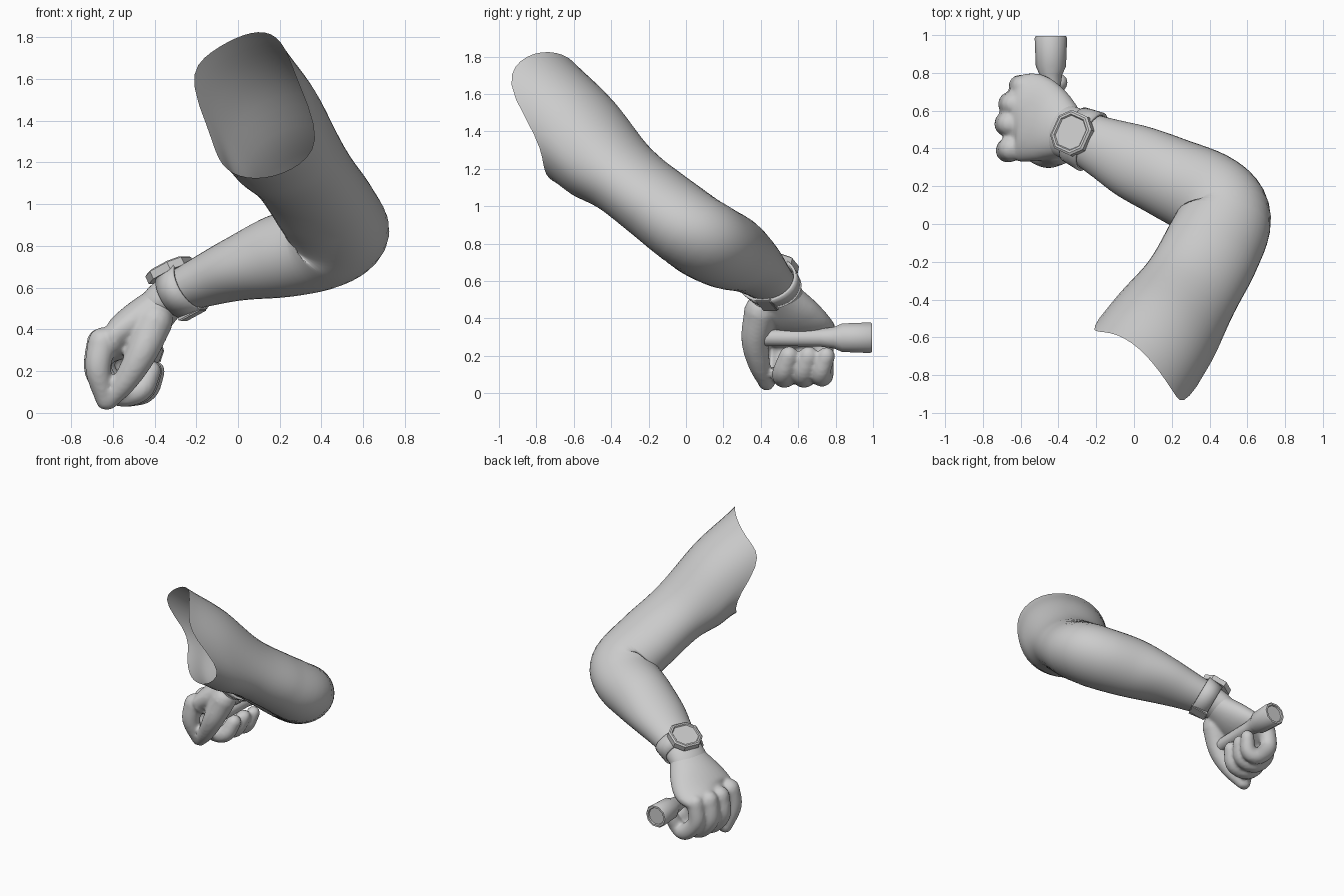
import bpy, bmesh, math
from mathutils import Vector, Matrix

if "Cube" in bpy.data.objects:
    bpy.data.objects.remove(bpy.data.objects["Cube"])

UP = Vector((0, 0, 1))


def frame(t, ref):
    t = t.normalized()
    s = t.cross(ref).normalized()
    return s, s.cross(t), t


def spline(keys, steps):
    """Catmull-Rom through (x, y, z, side radius, up radius) keys."""
    k = [Vector(p) for p in keys]
    k = [k[0] * 2 - k[1]] + k + [k[-1] * 2 - k[-2]]
    out = []
    for i in range(1, len(k) - 2):
        a, b, c, d = k[i - 1:i + 3]
        last = i == len(k) - 3
        for j in range(steps + (1 if last else 0)):
            u = j / steps
            p = 0.5 * (b * 2 + (c - a) * u + (a * 2 - b * 5 + c * 4 - d) * u * u
                       + (b * 3 - a - c * 3 + d) * u ** 3)
            v = 0.5 * ((c - a) + (a * 2 - b * 5 + c * 4 - d) * 2 * u
                       + (b * 3 - a - c * 3 + d) * 3 * u * u)
            out.append((Vector(p[:3]), Vector(v[:3]), p[3], p[4]))
    return out


def loft(bm, keys, steps=6, sides=32, ref=UP, rounded=False, shear=None):
    secs = spline(keys, steps)
    if rounded:
        def dome(sec, sign):
            p, v, a, b = sec
            r = min(a, b)
            return [(p + v.normalized() * sign * r * math.sin(q), v, a * math.cos(q), b * math.cos(q))
                    for q in (0.5, 1.0, 1.35, 1.5)]
        secs = dome(secs[0], -1)[::-1] + secs + dome(secs[-1], 1)
    rings, dist = [], 0
    for i, (p, v, a, b) in enumerate(secs):
        if i:
            dist += (p - secs[i - 1][0]).length
        s, u, t = frame(v, ref)
        ring = []
        for j in range(sides):
            q = 2 * math.pi * j / sides
            co = p + s * a * math.cos(q) + u * b * math.sin(q)
            if shear:
                co += t * shear(q, dist)
            ring.append(bm.verts.new(co))
        rings.append(ring)
    for r0, r1 in zip(rings, rings[1:]):
        for j in range(sides):
            n = (j + 1) % sides
            bm.faces.new((r0[j], r0[n], r1[n], r1[j]))
    if rounded:
        bm.faces.new(rings[0])
        bm.faces.new(rings[-1])


def finish(name, bm, angle=None):
    bmesh.ops.recalc_face_normals(bm, faces=bm.faces)
    me = bpy.data.meshes.new(name)
    bm.to_mesh(me)
    bm.free()
    ob = bpy.data.objects.new(name, me)
    bpy.context.collection.objects.link(ob)
    for p in me.polygons:
        p.use_smooth = True
    if angle:
        me.set_sharp_from_angle(angle=math.radians(angle))
    return ob


# arm: open at the slanted shoulder rim, bent at the elbow
def rim(q, dist):
    off = 0.03 - 0.22 * math.tanh(3 * math.sin(q)) - 0.08 * math.cos(q) * max(0, math.sin(q))
    return off * max(0, 1 - dist / 0.6)


bm = bmesh.new()
loft(bm, [(0.06, -0.70, 1.49, .315, .27), (0.17, -0.54, 1.35, .30, .255),
          (0.30, -0.34, 1.16, .265, .205), (0.41, -0.14, 1.00, .26, .205),
          (0.475, 0.03, 0.87, .25, .215), (0.40, 0.14, 0.80, .24, .21),
          (0.20, 0.24, 0.75, .22, .20), (0.0, 0.33, 0.69, .20, .155),
          (-0.15, 0.40, 0.635, .165, .125), (-0.27, 0.455, 0.585, .14, .105),
          (-0.36, 0.49, 0.53, .14, .095), (-0.44, 0.52, 0.46, .13, .07)],
     sides=40, shear=rim)
finish("arm", bm)

# fist: palm, curled fingers and thumb fused into one skin
bm = bmesh.new()
loft(bm, [(-0.34, 0.48, 0.54, .13, .09), (-0.45, 0.525, 0.44, .205, .105),
          (-0.55, 0.56, 0.36, .24, .095), (-0.61, 0.565, 0.32, .215, .08)], rounded=True)
Y = Vector((0, 1, 0))
for y, dx, dz, r in ((.53, 0, 0, .066), (.635, .02, .05, .066), (.73, .07, .10, .06)):
    loft(bm, [(-.66 + dx, y, .34, r, r), (-.67 + dx, y, .20, r, r),
              (-.58 + dx, y, .10, r, r), (-.47 + dx / 2, y - .01, .11, r * .9, r * .9),
              (-.42 + dx / 3, y + .02, .20, r * .8, r * .8)],
         sides=16, ref=Y, rounded=True)
# index finger and thumb meeting at the tips
loft(bm, [(-.65, .40, .34, .07, .07), (-.67, .39, .21, .062, .062),
          (-.635, .43, .06, .047, .047)], sides=16, ref=Y, rounded=True)
loft(bm, [(-.40, .40, .44, .09, .09), (-.46, .37, .29, .075, .075),
          (-.535, .39, .16, .06, .06), (-.62, .43, .055, .042, .042)],
     sides=16, ref=Y, rounded=True)
fist = finish("fist", bm)
m = fist.modifiers.new("fuse", 'REMESH')
m.mode = 'VOXEL'
m.voxel_size = 0.012
m.use_smooth_shade = True
m = fist.modifiers.new("soften", 'SMOOTH')
m.factor = 0.5
m.iterations = 6


# flashlight: turned profile along y, sticking out of the little-finger side
bm = bmesh.new()
prof = [(.42, 0), (.42, .045), (.72, .05), (.79, .06), (.835, .08),
        (.985, .086), (.995, .08), (.995, .066), (.985, .062), (.985, 0)]
vs = [bm.verts.new((r, y, 0)) for y, r in prof]
es = [bm.edges.new(e) for e in zip(vs, vs[1:])]
bmesh.ops.spin(bm, geom=vs + es, axis=(0, 1, 0), cent=(0, 0, 0), angle=2 * math.pi, steps=10)
bmesh.ops.remove_doubles(bm, verts=bm.verts, dist=0.0005)
bmesh.ops.translate(bm, verts=bm.verts, vec=(-0.44, 0, 0.297))
finish("flashlight", bm, 40)

# watch strap around the wrist
wrist = Vector((-0.27, 0.455, 0.585))
s, u, t = frame(Vector((-0.82, 0.37, -0.45)), UP)


def band(name, offset, half, grow):
    bm = bmesh.new()
    keys = []
    for k in (-half, half):
        c = wrist + t * (offset + k)
        r = -(offset + k) * 0.12 + grow
        keys.append((*c, .145 + r, .113 + r))
    loft(bm, keys, steps=2, sides=32)
    ob = finish(name, bm, 40)
    m = ob.modifiers.new("thickness", 'SOLIDIFY')
    m.thickness = 0.015
    m.offset = 0


band("watch_strap", 0.0, 0.055, 0.008)

# watch case: chamfered octagon with raised bezel and sunken screen
bm = bmesh.new()
a, b, c = 0.112, 0.105, 0.055
outline = [(a - c, -b), (a, -b + c), (a, b - c), (a - c, b),
           (-a + c, b), (-a, b - c), (-a, -b + c), (-a + c, -b)]
base = [bm.verts.new((x, y, -0.02)) for x, y in outline]
f = bm.faces.new(base)
top = bmesh.ops.extrude_face_region(bm, geom=[f])
face = [g for g in top["geom"] if isinstance(g, bmesh.types.BMFace)][0]
bmesh.ops.translate(bm, verts=face.verts, vec=(0, 0, 0.04))
for thick, depth in ((0.012, 0.008), (0.012, 0.0), (0.006, -0.008)):
    bmesh.ops.inset_region(bm, faces=[face], thickness=thick, depth=0)
    bmesh.ops.translate(bm, verts=face.verts, vec=(0, 0, depth))
pos = wrist + u * 0.115 + t * 0.012
rot = Matrix((s, t, u)).transposed().to_4x4()
bmesh.ops.transform(bm, matrix=Matrix.Translation(pos) @ rot, verts=bm.verts)
finish("watch_case", bm, 25)

# strap buckle under the wrist
bm = bmesh.new()
bmesh.ops.create_cube(bm, size=1)
bmesh.ops.scale(bm, vec=(0.09, 0.125, 0.025), verts=bm.verts)
bmesh.ops.bevel(bm, geom=bm.edges[:], offset=0.006, segments=2, affect='EDGES')
bmesh.ops.transform(bm, matrix=Matrix.Translation(wrist - u * 0.122) @ rot, verts=bm.verts)
finish("strap_buckle", bm, 40)
